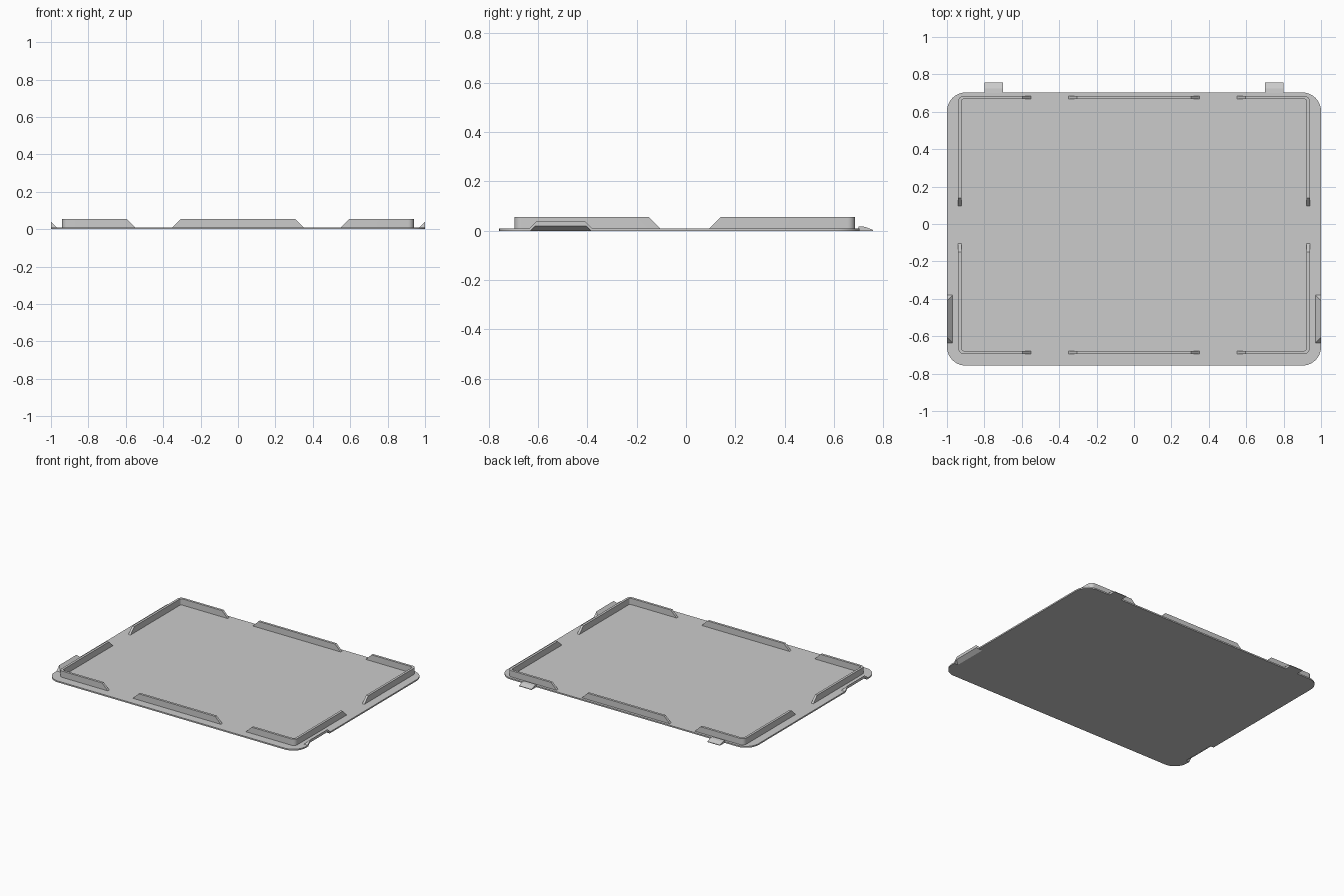
import bpy, bmesh, math
from mathutils import Vector

cube = bpy.data.objects.get("Cube")
if cube:
    bpy.data.objects.remove(cube, do_unlink=True)

grey = bpy.data.materials.new("plain grey")
grey.use_nodes = True
colour = (0.6, 0.6, 0.6, 1)
grey.diffuse_color = colour
grey.node_tree.nodes["Principled BSDF"].inputs["Base Color"].default_value = colour

PLATE_TOP, RIB_TOP = 0.01, 0.055
RIB_X, RIB_Y, MID_Y = 0.94, 0.69, -0.005   # outer half sizes and centre of the rib frame
THICK, SLOPE = 0.017, 0.045


def finish(name, bm):
    bmesh.ops.recalc_face_normals(bm, faces=bm.faces)
    mesh = bpy.data.meshes.new(name)
    bm.to_mesh(mesh)
    bm.free()
    mesh.materials.append(grey)
    ob = bpy.data.objects.new(name, mesh)
    bpy.context.collection.objects.link(ob)
    return ob


def activate(ob):
    bpy.ops.object.select_all(action='DESELECT')
    ob.select_set(True)
    bpy.context.view_layer.objects.active = ob


def smooth(ob):
    activate(ob)
    bpy.ops.object.shade_smooth_by_angle(angle=math.radians(30))


def hull(bm, points):
    verts = [bm.verts.new(p) for p in points]
    bmesh.ops.convex_hull(bm, input=verts)


def wedge(bm, side, x0, x1, z0, z1, y0, y1):
    """Ramp rising outward, with ends that slope in at 45 degrees."""
    t = z1 - z0
    hull(bm, [(side * x, y, z) for x, y, z in (
        (x0, y0, z0), (x0, y1, z0), (x1, y0, z0), (x1, y1, z0),
        (x1, y0 + t, z1), (x1, y1 - t, z1))])


def rib(name, outer, inner):
    """Thin wall between two paths, with both ends sloping back."""
    bm = bmesh.new()
    rings = []
    last = len(outer) - 1
    for i in range(last + 1):
        shift = Vector((0, 0))
        if i == 0:
            shift = (outer[1] - outer[0]).normalized() * SLOPE
        elif i == last:
            shift = (outer[-2] - outer[-1]).normalized() * SLOPE
        o, n = outer[i], inner[i]
        rings.append([bm.verts.new(p) for p in (
            (*o, PLATE_TOP), (*(o + shift), RIB_TOP),
            (*(n + shift), RIB_TOP), (*n, PLATE_TOP))])
    for a, b in zip(rings, rings[1:]):
        for k in range(4):
            bm.faces.new((a[k], a[(k + 1) % 4], b[(k + 1) % 4], b[k]))
    bm.faces.new(rings[0])
    bm.faces.new(rings[-1])
    smooth(finish(name, bm))


def corner_path(sx, sy, inset):
    """Path round one corner, from the long side to the short side."""
    x, y, r = RIB_X - inset, RIB_Y - inset, 0.03 - inset
    pts = [(0.55, y)]
    for i in range(7):
        a = math.pi / 2 * (1 - i / 6)
        pts.append((x - r + r * math.cos(a), y - r + r * math.sin(a)))
    pts.append((x, 0.1))
    return [Vector((sx * px, MID_Y + sy * py)) for px, py in pts]


# Base plate with rounded corners
bm = bmesh.new()
bmesh.ops.create_cube(bm, size=1)
for v in bm.verts:
    v.co = (v.co.x * 2, v.co.y * 1.46 - 0.027, (v.co.z + 0.5) * PLATE_TOP)
uprights = [e for e in bm.edges if abs(e.verts[0].co.z - e.verts[1].co.z) > 0.005]
bmesh.ops.bevel(bm, geom=uprights, offset=0.1, segments=10, profile=0.5, affect='EDGES')
plate = finish("base_plate", bm)

# Raised finger lips at the sides, hollow underneath
bm = bmesh.new()
cut = bmesh.new()
for side in (-1, 1):
    wedge(bm, side, 0.965, 1.0, 0.005, 0.04, -0.64, -0.375)
    wedge(cut, side, 0.955, 1.015, -0.01, 0.03, -0.64, -0.375)
lips = finish("finger_lips", bm)
cutter = finish("lip_cutter", cut)
cutter.hide_render = True
for ob in (plate, lips):
    mod = ob.modifiers.new("hollow", 'BOOLEAN')
    mod.operation = 'DIFFERENCE'
    mod.solver = 'EXACT'
    mod.object = cutter
    activate(ob)
    bpy.ops.object.modifier_apply(modifier=mod.name)
bpy.data.objects.remove(cutter, do_unlink=True)
smooth(plate)

# Corner and middle ribs
for sy, end in ((-1, "front"), (1, "back")):
    for sx, hand in ((-1, "right"), (1, "left")):
        rib(f"{end}_{hand}_corner_rib", corner_path(sx, sy, 0), corner_path(sx, sy, THICK))
    paths = [[Vector((x, MID_Y + sy * (RIB_Y - inset))) for x in (-0.35, 0.35)]
             for inset in (0, THICK)]
    rib(f"{end}_middle_rib", *paths)

# Hinge tabs on the back edge
profile = [(0.70, 0), (0.70, 0.018), (0.725, 0.016), (0.757, 0.004), (0.757, 0)]
for sx, hand in ((-1, "right"), (1, "left")):
    bm = bmesh.new()
    hull(bm, [(sx * x, y, z) for x in (0.7, 0.8) for y, z in profile])
    finish(f"{hand}_hinge_tab", bm)
